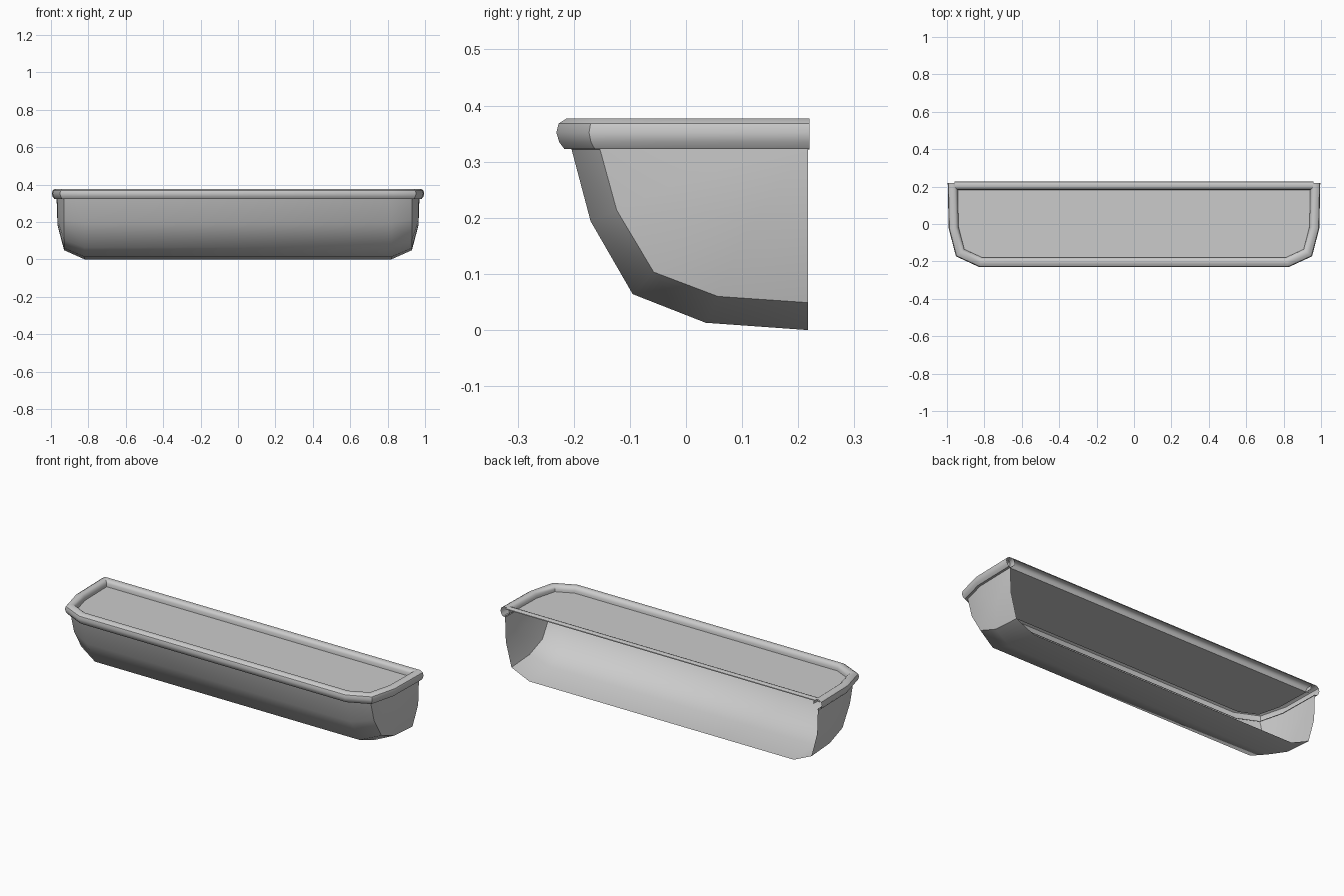
import bpy, bmesh, math
from mathutils import Vector

if "Cube" in bpy.data.objects:
    bpy.data.objects.remove(bpy.data.objects["Cube"])

BACK = 0.217      # open back plane
RIM_Z = 0.326     # height where bowl meets rim
SOIL_Z = 0.345


def make(name, verts, faces, angle=40):
    bm = bmesh.new()
    vs = [bm.verts.new(v) for v in verts]
    for f in faces:
        bm.faces.new([vs[i] for i in f])
    bmesh.ops.remove_doubles(bm, verts=bm.verts, dist=1e-5)
    bmesh.ops.recalc_face_normals(bm, faces=bm.faces)
    me = bpy.data.meshes.new(name)
    bm.to_mesh(me)
    bm.free()
    ob = bpy.data.objects.new(name, me)
    bpy.context.collection.objects.link(ob)
    me.shade_smooth()
    me.set_sharp_from_angle(angle=math.radians(angle))
    return ob


def grid(name, rows, angle=40):
    n = len(rows[0])
    faces = [(r * n + c, r * n + c + 1, (r + 1) * n + c + 1, (r + 1) * n + c)
             for r in range(len(rows) - 1) for c in range(n - 1)]
    return make(name, [p for row in rows for p in row], faces, angle)


# Bowl: side profile shrinking toward both ends, open at the back
profile = [(BACK, 0), (0.035, 0.013), (-0.095, 0.064), (-0.17, 0.194), (-0.205, RIM_Z)]
half = [(0.97, 0, 0), (0.965, 0.56, 0.44), (0.93, 0.88, 0.85), (0.82, 1, 1)]
stations = half + [(-x, a, b) for x, a, b in reversed(half)]
bowl = grid("bowl", [[(x, BACK + (y - BACK) * sy, RIM_Z + (z - RIM_Z) * sz)
                      for y, z in profile] for x, sy, sz in stations], 50)

# Rolled rim: cross-section swept along the front and ends
plan = [Vector((x, BACK + (-0.205 - BACK) * sy)) for x, sy, _ in stations]
plan[0].y = plan[-1].y = 0.22
section = [(-0.004, 0.322), (0.012, 0.323), (0.021, 0.335), (0.026, 0.352), (0.022, 0.368),
           (0.008, 0.377), (-0.012, 0.377), (-0.022, 0.369), (-0.026, 0.357), (-0.027, SOIL_Z)]


def offset(i, d):
    def normal(a, b):
        t = (plan[b] - plan[a]).normalized()
        return Vector((-t.y, t.x))
    if i == 0 or i == len(plan) - 1:
        return plan[i] + Vector((math.copysign(d, plan[i].x * d), 0)) if d * plan[i].x > 0 \
            else plan[i] - Vector((math.copysign(abs(d), -d * plan[i].x), 0)) * -1
    n1, n2 = normal(i - 1, i), normal(i, i + 1)
    m = (n1 + n2).normalized()
    if m.dot(plan[i]) < 0:
        m = -m
    return plan[i] + m * d / abs(m.dot(n1))


def end_safe(i, d):
    # path ends stay in the back plane and move only sideways
    if i in (0, len(plan) - 1):
        return plan[i] + Vector((d if plan[i].x > 0 else -d, 0))
    return offset(i, d)


grid("rim", [[(*end_safe(i, d), z) for d, z in section] for i in range(len(plan))])

# Back lip: thin folded strip closing the rim along the wall side
lip = [(0.183, SOIL_Z), (0.184, 0.363), (0.19, 0.373), (0.2, 0.377),
       (0.217, 0.377), (0.225, 0.374), (0.226, 0.369)]
grid("back_lip", [[(x, y, z) for y, z in lip] for x in (-0.96, 0.96)])

# Soil surface inside the rim
soil = [end_safe(i, -0.027) for i in range(len(plan))]
soil[0].y = soil[-1].y = 0.183
make("soil", [(p.x, p.y, SOIL_Z) for p in soil], [tuple(range(len(soil)))])
